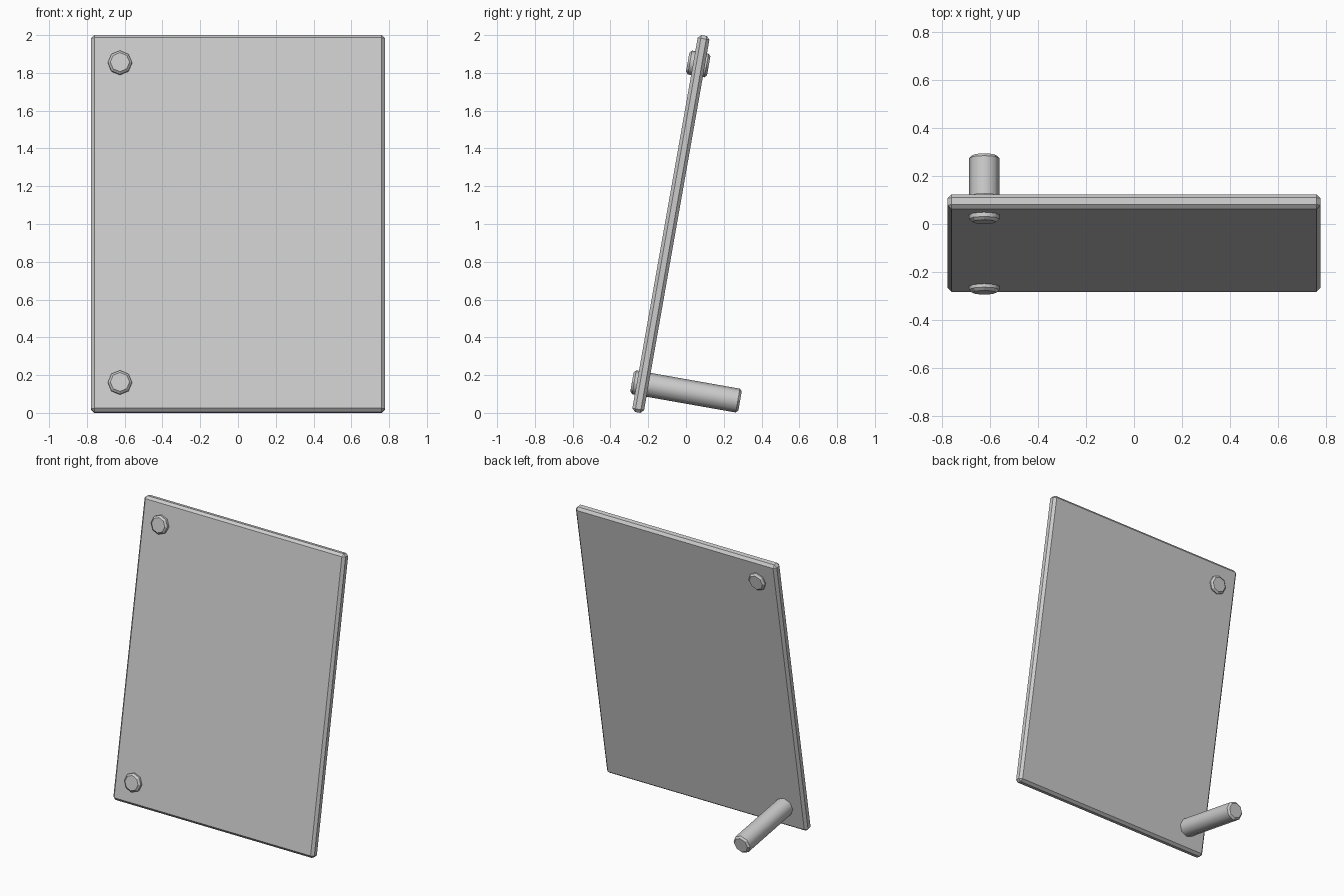
import bpy
from math import radians, sin, cos

if "Cube" in bpy.data.objects:
    bpy.data.objects.remove(bpy.data.objects["Cube"])

TILT = radians(10)

grey = bpy.data.materials.new("light_grey")
grey.diffuse_color = (0.6, 0.6, 0.6, 1)
grey.use_nodes = True
grey.node_tree.nodes["Principled BSDF"].inputs["Base Color"].default_value = grey.diffuse_color


def chamfer(obj, width):
    mod = obj.modifiers.new("chamfer", 'BEVEL')
    mod.width = width
    mod.segments = 1
    mod.limit_method = 'ANGLE'
    mod.angle_limit = radians(60)
    bpy.ops.object.modifier_apply(modifier=mod.name)


# Leaning panel with chamfered edges
bpy.ops.mesh.primitive_cube_add(size=1, location=(0, -0.08, 1.0))
panel = bpy.context.object
panel.name = "leaning_panel"
panel.scale = (1.556, 0.063, 2.026)
bpy.ops.object.transform_apply(location=False, rotation=False, scale=True)
chamfer(panel, 0.017)
panel.rotation_euler.x = -TILT
panel.data.materials.append(grey)


def peg(name, y, z, length):
    """Octagonal peg running backwards, square to the panel, from its front face."""
    half = length / 2
    bpy.ops.mesh.primitive_cylinder_add(
        vertices=8, radius=0.064, depth=length,
        location=(-0.625, y + half * cos(TILT), z - half * sin(TILT)))
    obj = bpy.context.object
    obj.name = name
    chamfer(obj, 0.012)
    # Round sides, flat end caps
    for face in obj.data.polygons:
        face.use_smooth = abs(face.normal.z) < 0.3
    obj.rotation_euler.x = radians(90) - TILT
    obj.data.materials.append(grey)


# Short bolt at the top, long support leg at the bottom
peg("top_bolt", 0.009, 1.857, 0.113)
peg("support_leg", -0.286, 0.164, 0.581)
